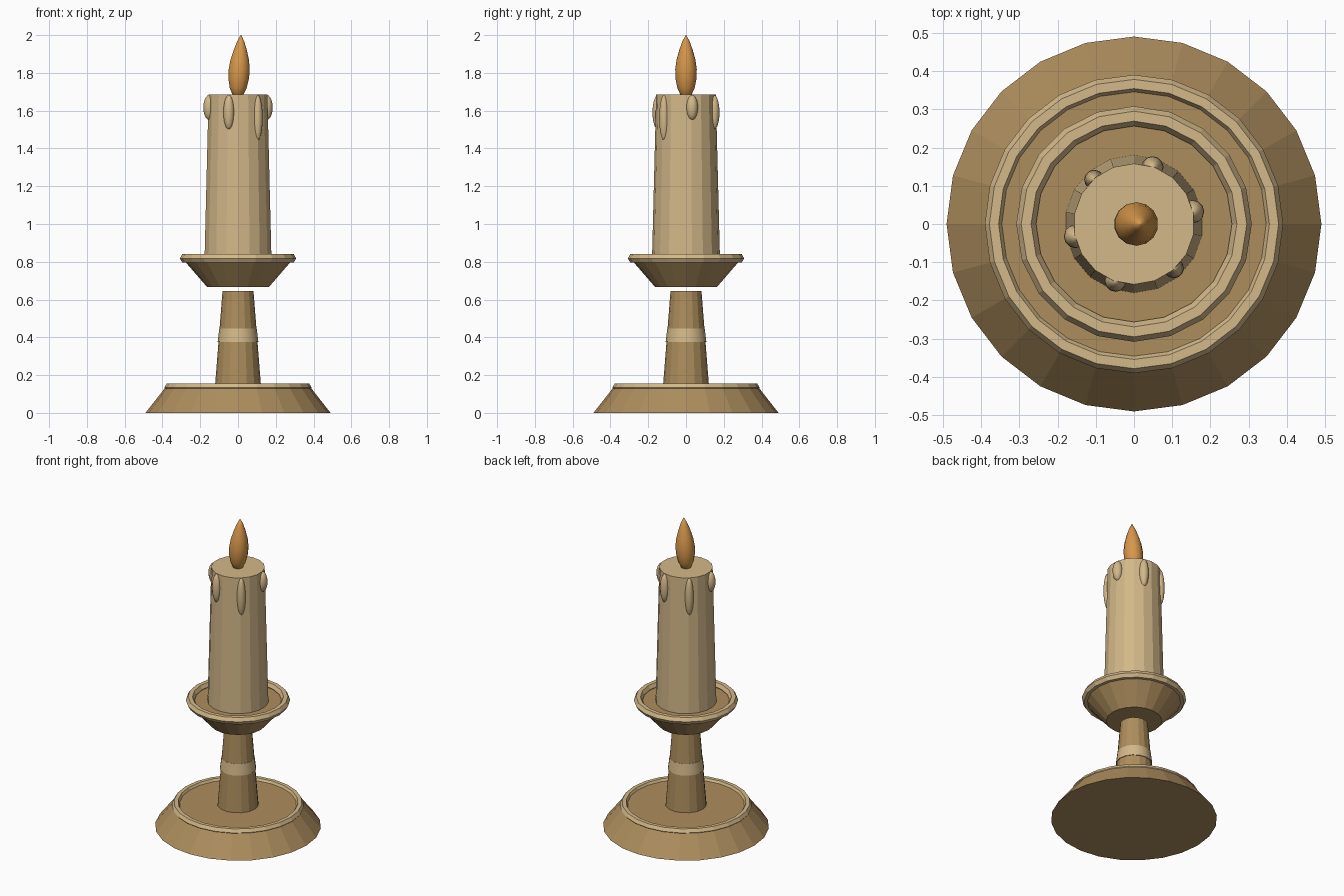
import bpy, bmesh, math

if "Cube" in bpy.data.objects:
    bpy.data.objects.remove(bpy.data.objects["Cube"])


def material(name, rgb):
    m = bpy.data.materials.new(name)
    m.diffuse_color = (*rgb, 1.0)
    m.use_nodes = True
    m.node_tree.nodes["Principled BSDF"].inputs["Base Color"].default_value = m.diffuse_color
    return m


BRONZE = material("bronze", (0.42, 0.27, 0.11))
CREAM = material("cream", (0.65, 0.48, 0.25))
ORANGE = material("flame_orange", (0.68, 0.31, 0.07))


def finish(name, bm, mat, smooth=False):
    bmesh.ops.recalc_face_normals(bm, faces=bm.faces)
    for f in bm.faces:
        f.smooth = smooth
    mesh = bpy.data.meshes.new(name)
    bm.to_mesh(mesh)
    bm.free()
    mesh.materials.append(mat)
    ob = bpy.data.objects.new(name, mesh)
    bpy.context.collection.objects.link(ob)
    return ob


def lathe(name, profile, sides, mat, smooth=False, closed=False, lean=None):
    """Spin (radius, z) points round the z axis; ends are capped unless closed."""
    bm = bmesh.new()
    rings = []
    for r, z in profile:
        dx = lean(z) if lean else 0.0
        rings.append([bm.verts.new((dx + r * math.sin(math.tau * i / sides),
                                    r * math.cos(math.tau * i / sides), z))
                      for i in range(sides)])
    pairs = list(zip(rings, rings[1:]))
    if closed:
        pairs.append((rings[-1], rings[0]))
    for a, b in pairs:
        for i in range(sides):
            j = (i + 1) % sides
            bm.faces.new((a[i], a[j], b[j], b[i]))
    if not closed:
        bm.faces.new(rings[0])
        bm.faces.new(rings[-1])
    return finish(name, bm, mat, smooth)


def ring(name, major, minor, z, sides):
    """Hexagonal-section ring."""
    section = [(major + minor * math.cos(math.tau * k / 6),
                z + minor * math.sin(math.tau * k / 6)) for k in range(6)]
    return lathe(name, section, sides, CREAM, closed=True)


# Foot and its rim
lathe("base", [(0.49, 0.0), (0.38, 0.14)], 24, BRONZE)
ring("base_rim", 0.366, 0.024, 0.134, 24)

# Stem with a pale collar
lathe("stem", [(0.122, 0.139), (0.082, 0.645)], 16, BRONZE)
collar = lathe("stem_collar", [(0.108, 0.375), (0.099, 0.447)], 16, CREAM, smooth=True)
for f in collar.data.polygons:
    if abs(f.normal.z) > 0.9:
        f.use_smooth = False

# Drip dish and its rim
lathe("dish", [(0.164, 0.667), (0.29, 0.812)], 20, BRONZE)
ring("dish_rim", 0.282, 0.026, 0.818, 20)

# Candle
lathe("candle", [(0.18, 0.811), (0.158, 1.685)], 18, CREAM)

# Wax drips: three lengths repeated round the candle
for i in range(6):
    half, width = [(0.066, 0.031), (0.092, 0.029), (0.121, 0.026)][i % 3]
    a = math.radians(12 + 60 * i)
    bm = bmesh.new()
    bmesh.ops.create_uvsphere(bm, u_segments=12, v_segments=10, radius=1.0)
    bmesh.ops.scale(bm, vec=(width, width, half), verts=bm.verts)
    bmesh.ops.translate(bm, vec=(0.156 * math.cos(a), 0.156 * math.sin(a), 1.683 - half),
                        verts=bm.verts)
    finish(f"wax_drip_{i + 1}", bm, CREAM, smooth=True)

# Flame, its tip leaning slightly to one side
lathe("flame", [(0.006, 1.665), (0.03, 1.685), (0.046, 1.72), (0.056, 1.77), (0.057, 1.82),
                (0.05, 1.87), (0.036, 1.92), (0.02, 1.965), (0.002, 2.0)],
      14, ORANGE, smooth=True, lean=lambda z: 0.016 * max(0.0, (z - 1.7) / 0.3))
